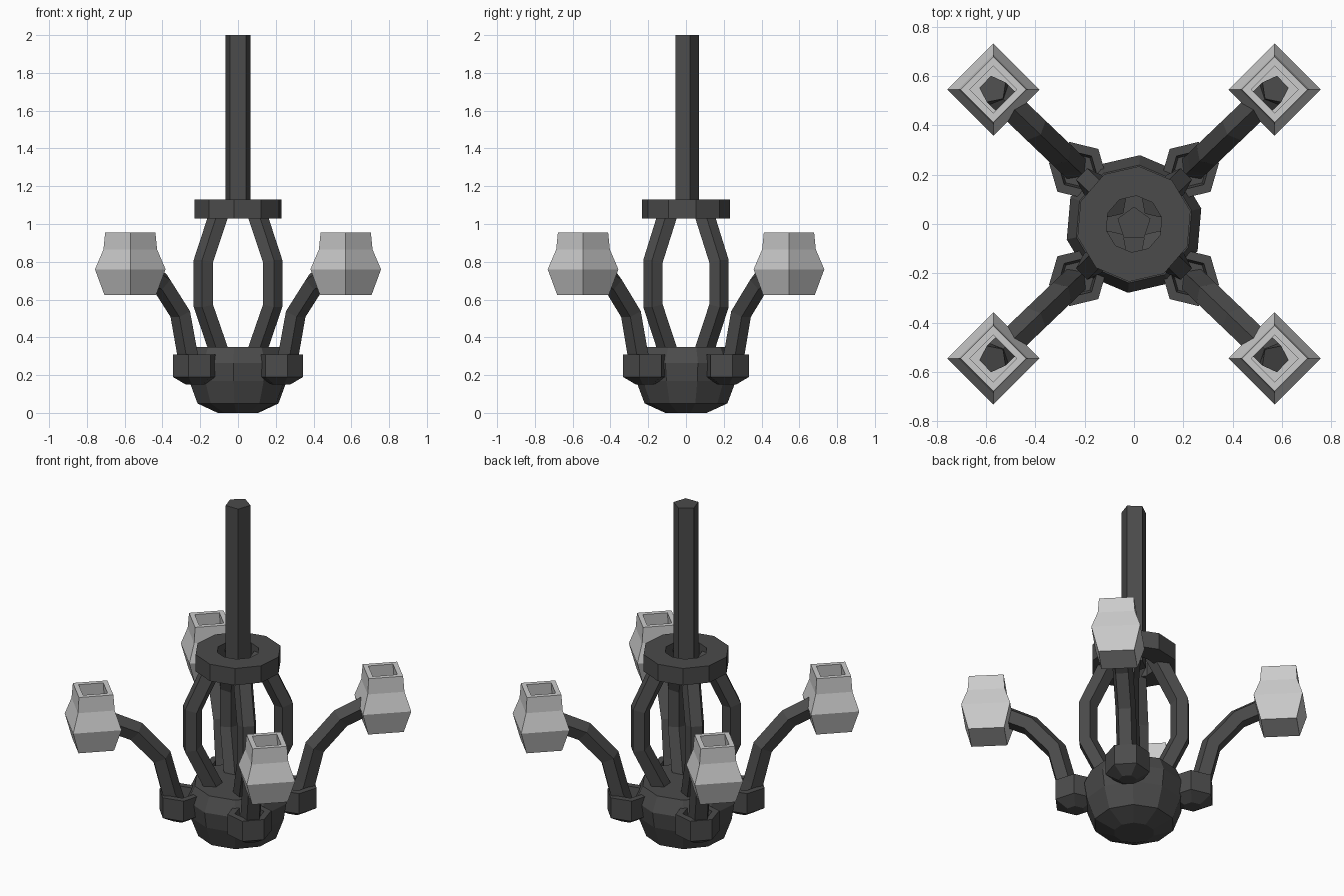
import bpy, bmesh
from math import sin, cos, pi, radians
from mathutils import Vector

if "Cube" in bpy.data.objects:
    bpy.data.objects.remove(bpy.data.objects["Cube"])

dark = bpy.data.materials.new("dark_metal")
dark.diffuse_color = (0.07, 0.07, 0.07, 1)
dark.use_nodes = True
dark.node_tree.nodes["Principled BSDF"].inputs["Base Color"].default_value = dark.diffuse_color


def finish(name, bm, mat):
    bmesh.ops.recalc_face_normals(bm, faces=bm.faces)
    me = bpy.data.meshes.new(name)
    bm.to_mesh(me)
    bm.free()
    ob = bpy.data.objects.new(name, me)
    bpy.context.collection.objects.link(ob)
    if mat:
        me.materials.append(mat)
    return ob


def loft(name, rings, mat, loop=False):
    """Skin a list of point rings; cap the ends unless looped."""
    bm = bmesh.new()
    vs = [[bm.verts.new(p) for p in ring] for ring in rings]
    n = len(vs[0])
    pairs = list(zip(vs, vs[1:])) + ([(vs[-1], vs[0])] if loop else [])
    for a, b in pairs:
        for i in range(n):
            j = (i + 1) % n
            bm.faces.new((a[i], a[j], b[j], b[i]))
    if not loop:
        bm.faces.new(vs[0])
        bm.faces.new(vs[-1])
    return finish(name, bm, mat)


def lathe(name, profile, sides, start, centre=(0, 0), mat=dark, loop=False):
    angles = [radians(start) + 2 * pi * i / sides for i in range(sides)]
    rings = [[(centre[0] + r * cos(a), centre[1] + r * sin(a), z) for a in angles]
             for r, z in profile]
    return loft(name, rings, mat, loop)


def tube(name, path, angle, radius, sides=5):
    """Tube along an (r, z) path lying in the vertical plane at the angle."""
    out, side = Vector((cos(angle), sin(angle), 0)), Vector((-sin(angle), cos(angle), 0))
    pts = [out * r + Vector((0, 0, z)) for r, z in path]
    rings = []
    for i, p in enumerate(pts):
        t = (pts[min(i + 1, len(pts) - 1)] - pts[max(i - 1, 0)]).normalized()
        nrm = t.cross(side)
        rings.append([p + radius * (nrm * cos(2 * pi * k / sides) + side * sin(2 * pi * k / sides))
                      for k in range(sides)])
    return loft(name, rings, dark)


# Hanging rod, top collar and bottom bowl
lathe("hanging_rod", [(0.07, 1.04), (0.07, 2.0)], 5, 90)
lathe("top_collar", [(0.115, 1.03), (0.235, 1.03), (0.235, 1.13), (0.115, 1.13)], 10, -95, loop=True)
lathe("bottom_bowl", [(0.11, 0), (0.22, 0.05), (0.265, 0.17), (0.28, 0.265), (0.24, 0.35)], 10, -95)

rib_path = [(0.11, 0.27), (0.145, 0.35), (0.25, 0.57), (0.25, 0.80), (0.145, 1.03), (0.11, 1.1)]
arm_path = [(0.33, 0.2), (0.37, 0.33), (0.42, 0.53), (0.56, 0.69), (0.70, 0.755), (0.77, 0.77), (0.79, 0.83)]
cup = [(0.05, 0.15), (0.12, 0.19), (0.12, 0.31), (0.08, 0.31), (0.07, 0.24)]
shade = [(0.137, 0.625), (0.187, 0.76), (0.142, 0.865), (0.133, 0.955),
         (0.095, 0.955), (0.105, 0.855), (0.145, 0.76), (0.11, 0.66)]

# Four ribs, sockets, arms and lamp shades on the diagonals
for i, deg in enumerate((43.7, 136.3, 223.7, 316.3), 1):
    a = radians(deg)
    tube(f"cage_rib_{i}", rib_path, a, 0.055)
    lathe(f"arm_socket_{i}", cup, 6, deg + 30, (0.315 * cos(a), 0.315 * sin(a)))
    tube(f"lamp_arm_{i}", arm_path, a, 0.058)
    lathe(f"lamp_shade_{i}", shade, 4, 0, (0.789 * cos(a), 0.789 * sin(a)), None)
